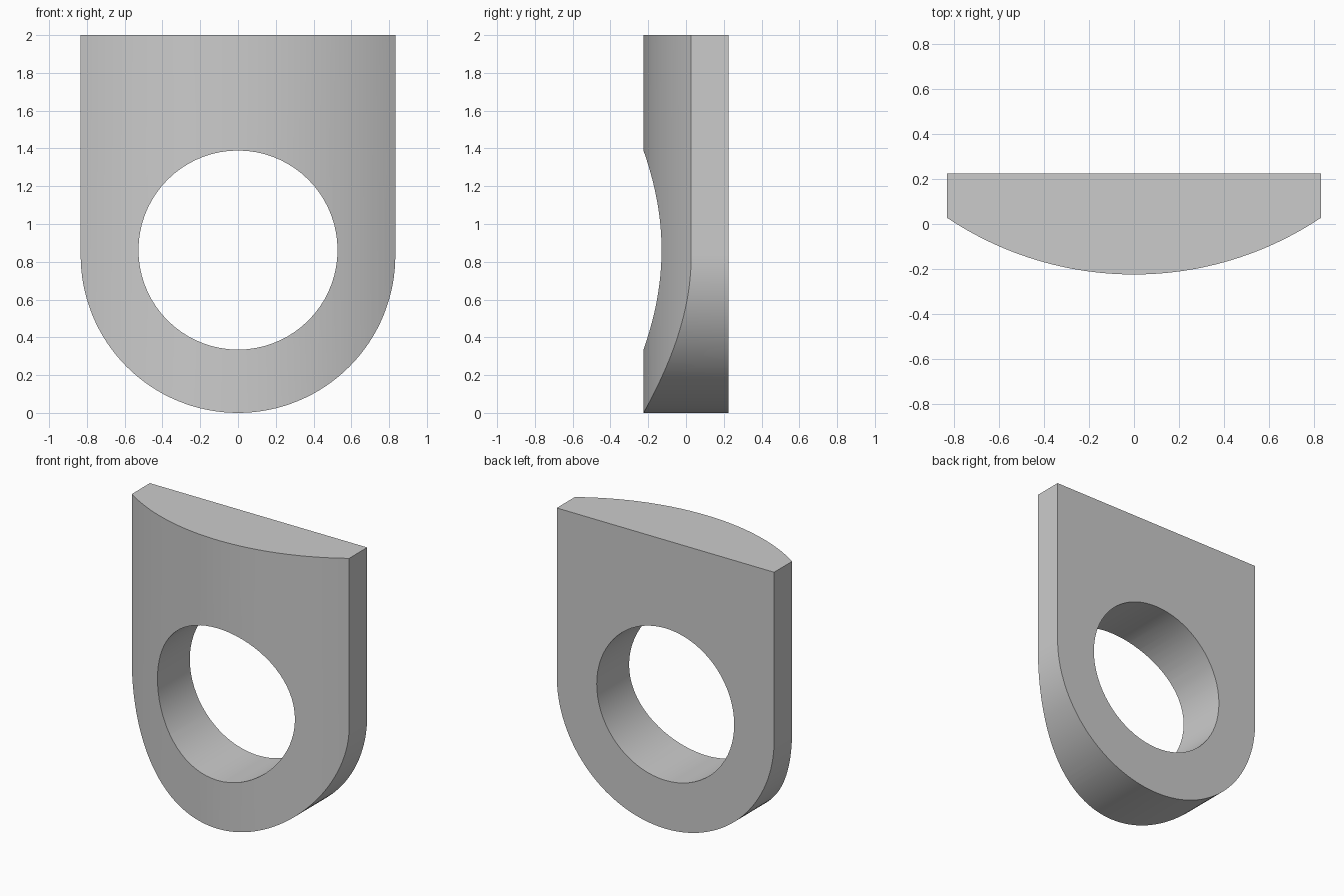
import bpy
import bmesh
from math import pi, sin, cos, asin
from mathutils import Vector

HALF_W, DEPTH, HEIGHT = 0.833, 0.225, 2.0
FACE_R = 1.5                      # radius of the bowed front
HOLE_R, HOLE_Z = 0.527, 0.862

default = bpy.data.objects.get("Cube")
if default:
    bpy.data.objects.remove(default, do_unlink=True)


def prism(name, outline, offset):
    """Extrude a closed planar outline along an offset."""
    bm = bmesh.new()
    face = bm.faces.new([bm.verts.new(p) for p in outline])
    result = bmesh.ops.extrude_face_region(bm, geom=[face])
    moved = [v for v in result["geom"] if isinstance(v, bmesh.types.BMVert)]
    bmesh.ops.translate(bm, vec=Vector(offset), verts=moved)
    bmesh.ops.recalc_face_normals(bm, faces=bm.faces)
    mesh = bpy.data.meshes.new(name)
    bm.to_mesh(mesh)
    bm.free()
    obj = bpy.data.objects.new(name, mesh)
    bpy.context.collection.objects.link(obj)
    return obj


def arc(radius, start, end, steps):
    angles = [start + (end - start) * i / steps for i in range(steps + 1)]
    return [(radius * cos(a), radius * sin(a)) for a in angles]


# Plate body: flat back, bowed front, extruded upwards
spread = asin(HALF_W / FACE_R)
bow = arc(FACE_R, -pi / 2 - spread, -pi / 2 + spread, 48)
section = [(x, y + FACE_R - DEPTH, 0) for x, y in bow]
section += [(HALF_W, DEPTH, 0), (-HALF_W, DEPTH, 0)]
plate = prism("ring_plate", section, (0, 0, HEIGHT))

# Rounded lower outline; runs past the plate everywhere except the bottom
lower = [(x, -1, z + HALF_W) for x, z in arc(HALF_W, pi, 2 * pi, 64)]
top = HEIGHT + 1
outer = [(-1, -1, HALF_W)] + lower + [(1, -1, HALF_W), (1, -1, top), (-1, -1, top)]
rounding = prism("rounding_cutter", outer, (0, 2, 0))

# Round through hole
circle = [(x, -1, z + HOLE_Z) for x, z in arc(HOLE_R, 0, 2 * pi, 72)[:-1]]
hole = prism("hole_cutter", circle, (0, 2, 0))

bpy.ops.object.select_all(action="DESELECT")
plate.select_set(True)
bpy.context.view_layer.objects.active = plate
for cutter, operation in ((rounding, "INTERSECT"), (hole, "DIFFERENCE")):
    cutter.hide_render = True
    mod = plate.modifiers.new(cutter.name, "BOOLEAN")
    mod.object, mod.operation, mod.solver = cutter, operation, "EXACT"
    bpy.ops.object.modifier_apply(modifier=mod.name)
    bpy.data.objects.remove(cutter, do_unlink=True)

# Plain grey finish
grey = bpy.data.materials.new("light_grey")
grey.use_nodes = True
colour = (0.6, 0.6, 0.6, 1)
grey.diffuse_color = colour
grey.node_tree.nodes["Principled BSDF"].inputs["Base Color"].default_value = colour
plate.data.materials.clear()
plate.data.materials.append(grey)
bpy.ops.object.shade_smooth_by_angle(angle=pi / 6)
